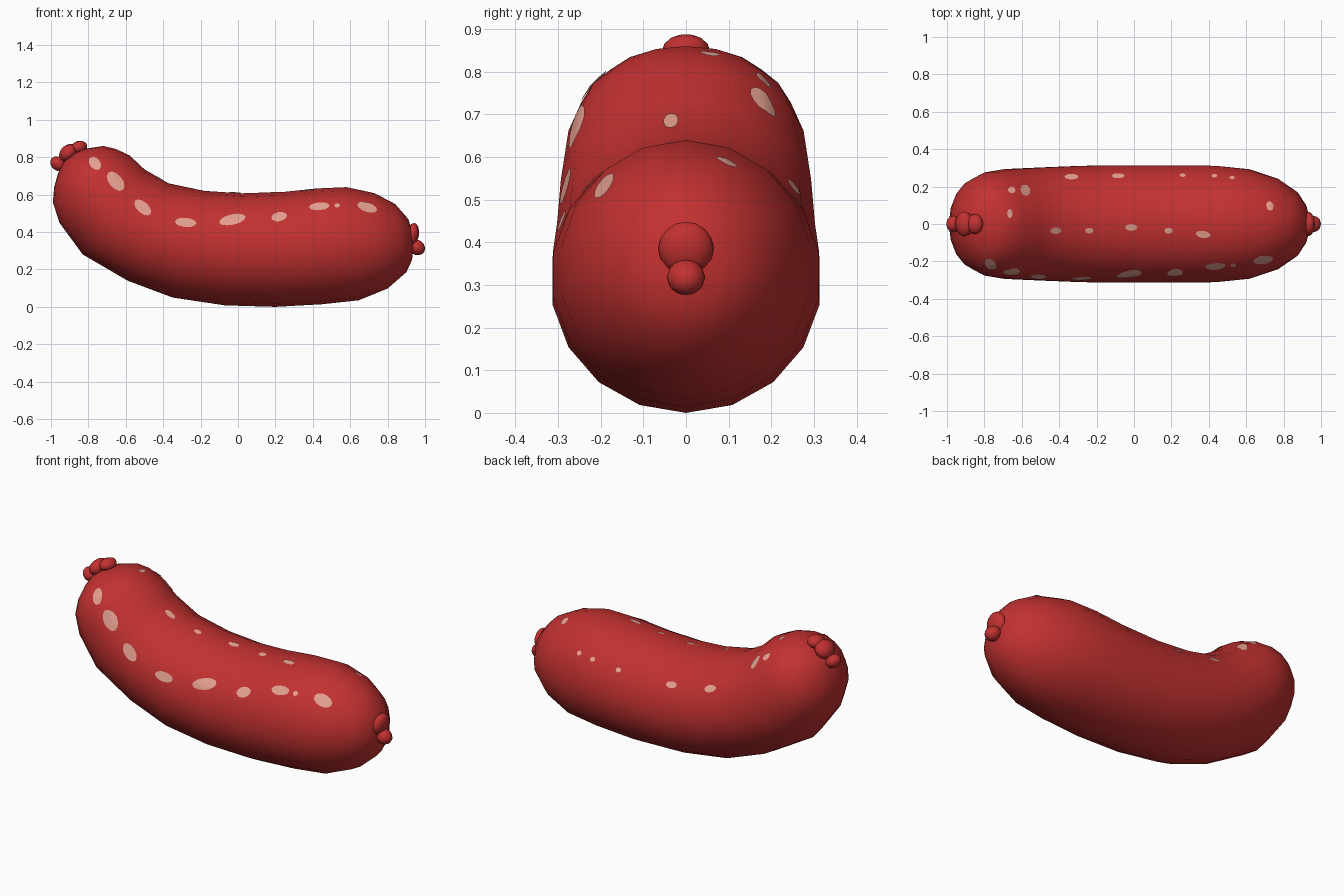
import bpy, bmesh, math
from mathutils import Vector, Matrix
from mathutils.bvhtree import BVHTree

if "Cube" in bpy.data.objects:
    bpy.data.objects.remove(bpy.data.objects["Cube"])


def material(name, rgb):
    m = bpy.data.materials.new(name)
    m.diffuse_color = (*rgb, 1)
    m.use_nodes = True
    m.node_tree.nodes["Principled BSDF"].inputs["Base Color"].default_value = m.diffuse_color
    return m


RED = material("sausage red", (0.54, 0.03, 0.03))
PINK = material("pale pink", (0.78, 0.35, 0.28))


def finish(bm, name, mat, recalc=True):
    if recalc:
        bmesh.ops.recalc_face_normals(bm, faces=bm.faces)
    for f in bm.faces:
        f.smooth = True
    me = bpy.data.meshes.new(name)
    bm.to_mesh(me)
    me.materials.append(mat)
    ob = bpy.data.objects.new(name, me)
    bpy.context.collection.objects.link(ob)
    return ob


# Body: slanted rings given as top x,z, bottom x,z and half width
SIDES = 18
RINGS = [
    (-.82, .845, -.962, .715, .12), (-.72, .86, -.983, .64, .205),
    (-.655, .845, -.99, .56, .25), (-.58, .81, -.955, .45, .28),
    (-.5, .735, -.83, .28, .298), (-.37, .66, -.59, .14, .307),
    (-.18, .62, -.35, .05, .316), (.02, .607, -.07, .008, .318),
    (.25, .615, .2, 0, .318), (.42, .633, .45, .014, .316),
    (.58, .64, .645, .035, .297), (.73, .608, .80, .098, .245),
    (.84, .55, .90, .185, .172), (.91, .47, .93, .25, .1)]
bm = bmesh.new()
loops = []
for tx, tz, bx, bz, w in RINGS:
    top, bot = Vector((tx, 0, tz)), Vector((bx, 0, bz))
    c, u = (top + bot) / 2, (top - bot) / 2
    loops.append([bm.verts.new(c + u * math.cos(a) + Vector((0, w * math.sin(a), 0)))
                  for a in (math.tau * i / SIDES for i in range(SIDES))])
for r, s in zip(loops, loops[1:]):
    for i in range(SIDES):
        j = (i + 1) % SIDES
        bm.faces.new((r[i], r[j], s[j], s[i]))
for ring, tip in ((loops[0], (-.915, 0, .805)), (loops[-1], (.945, 0, .36))):
    t = bm.verts.new(tip)
    for i in range(SIDES):
        bm.faces.new((ring[i], ring[(i + 1) % SIDES], t))
bmesh.ops.recalc_face_normals(bm, faces=bm.faces)
tree = BVHTree.FromBMesh(bm)
finish(bm, "sausage_body", RED)


# Tied ends: small overlapping lobes (x, z, radii, tilt about y in degrees)
def knot(name, lobes):
    k = bmesh.new()
    for x, z, radii, tilt in lobes:
        m = (Matrix.Translation((x, 0, z)) @ Matrix.Rotation(math.radians(tilt), 4, 'Y')
             @ Matrix.Diagonal((*radii, 1)))
        bmesh.ops.create_uvsphere(k, u_segments=12, v_segments=8, radius=1, matrix=m)
    finish(k, name, RED)


knot("left_knot", [(-.963, .765, (.045, .045, .036), 40),
                   (-.908, .822, (.055, .068, .042), -45),
                   (-.85, .853, (.045, .055, .034), -15)])
knot("right_knot", [(.933, .385, (.034, .065, .064), 10),
                    (.956, .318, (.046, .045, .04), 35)])

# Pale fat flecks: a, b, length, height, angle, cast onto the body
FRONT = [(-.765, .765, .078, .055, -50), (-.655, .67, .12, .07, -50),
         (-.51, .53, .11, .06, -42), (-.28, .45, .115, .05, -5),
         (-.03, .465, .145, .055, 12), (.22, .48, .085, .048, 10),
         (.435, .535, .11, .042, 5), (.53, .54, .03, .022, 0),
         (.69, .53, .11, .05, -18)]
TOP = [(-.655, .18, .04, .035, 0), (-.583, .178, .05, .06, 20),
       (-.665, .055, .028, .048, 0), (-.335, .25, .075, .03, 0),
       (-.085, .255, .07, .026, 0), (.26, .258, .032, .018, 0),
       (.43, .255, .032, .018, 0), (.525, .245, .028, .018, 0),
       (.725, .095, .038, .05, 15), (-.42, -.035, .06, .035, 5),
       (-.24, -.035, .045, .03, 0), (-.015, -.018, .065, .036, 0),
       (.185, -.035, .045, .032, 0), (.37, -.055, .08, .038, -8)]
flecks = bmesh.new()


def fleck(spec, from_top):
    a, b, length, height, ang = spec
    ca, sa = math.cos(math.radians(ang)), math.sin(math.radians(ang))

    def cast(r, t):
        p, q = r * length / 2 * math.cos(t), r * height / 2 * math.sin(t)
        x, v = a + p * ca - q * sa, b + p * sa + q * ca
        start, d = (((x, v, 2), (0, 0, -1)) if from_top else ((x, -2, v), (0, 1, 0)))
        hit, n, _, _ = tree.ray_cast(Vector(start), Vector(d))
        return flecks.verts.new(hit + n * .004)

    n = 12
    centre = cast(0, 0)
    rings = [[cast(r, math.tau * i / n) for i in range(n)] for r in (.55, 1)]
    for i in range(n):
        j = (i + 1) % n
        flecks.faces.new((centre, rings[0][i], rings[0][j]))
        flecks.faces.new((rings[0][i], rings[1][i], rings[1][j], rings[0][j]))


for s in FRONT:
    fleck(s, False)
for s in TOP:
    fleck(s, True)
finish(flecks, "fat_flecks", PINK, recalc=False)
